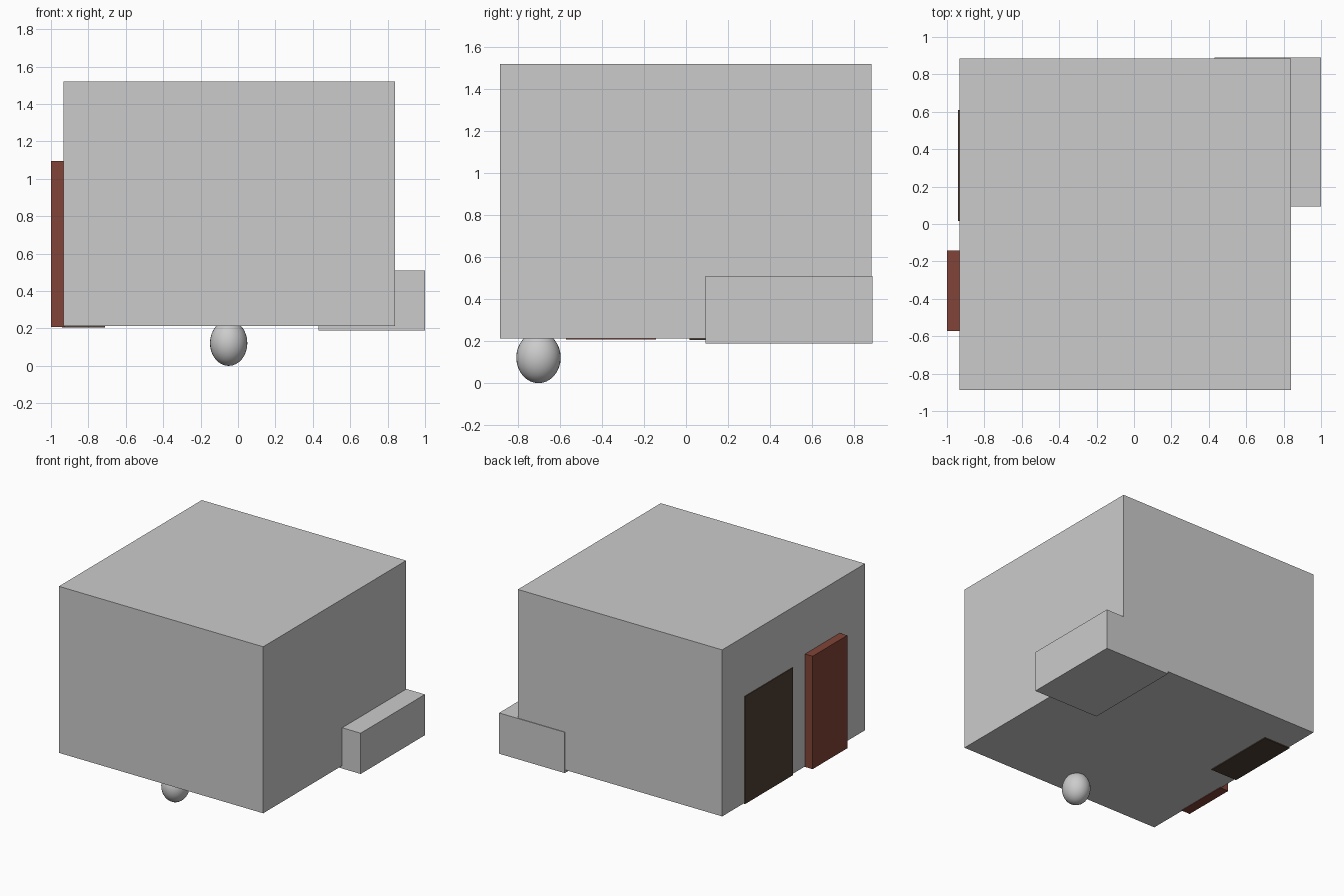
import bpy

if "Cube" in bpy.data.objects:
    bpy.data.objects.remove(bpy.data.objects["Cube"])


def material(name, rgb):
    mat = bpy.data.materials.new(name)
    mat.diffuse_color = (*rgb, 1)
    mat.use_nodes = True
    mat.node_tree.nodes["Principled BSDF"].inputs["Base Color"].default_value = mat.diffuse_color
    return mat


def box(name, x, y, z, mat=None):
    """Axis-aligned box from (min, max) ranges."""
    bpy.ops.mesh.primitive_cube_add(size=1, location=[sum(r) / 2 for r in (x, y, z)])
    obj = bpy.context.object
    obj.name = name
    obj.scale = [r[1] - r[0] for r in (x, y, z)]
    bpy.ops.object.transform_apply(location=False, rotation=False, scale=True)
    if mat:
        obj.data.materials.append(mat)
    return obj


dark = material("dark_opening", (0.08, 0.05, 0.035))
red_brown = material("red_brown", (0.22, 0.057, 0.038))

# Main block and the low step at its back right corner
box("main_block", (-0.934, 0.84), (-0.887, 0.885), (0.213, 1.52))
box("side_step", (0.43, 1.0), (0.093, 0.89), (0.19, 0.51))

# Doorway set into the left wall, with the open door beside it
box("doorway", (-0.94, -0.712), (0.017, 0.61), (0.206, 1.05), dark)
box("door_panel", (-1.0, -0.925), (-0.572, -0.142), (0.209, 1.095), red_brown)

# Rounded ball under the front edge
bpy.ops.mesh.primitive_uv_sphere_add(segments=32, ring_count=16, radius=1,
                                     location=(-0.05, -0.703, 0.122))
ball = bpy.context.object
ball.name = "ball"
ball.scale = (0.1, 0.106, 0.122)
bpy.ops.object.transform_apply(location=False, rotation=False, scale=True)
bpy.ops.object.shade_smooth()
